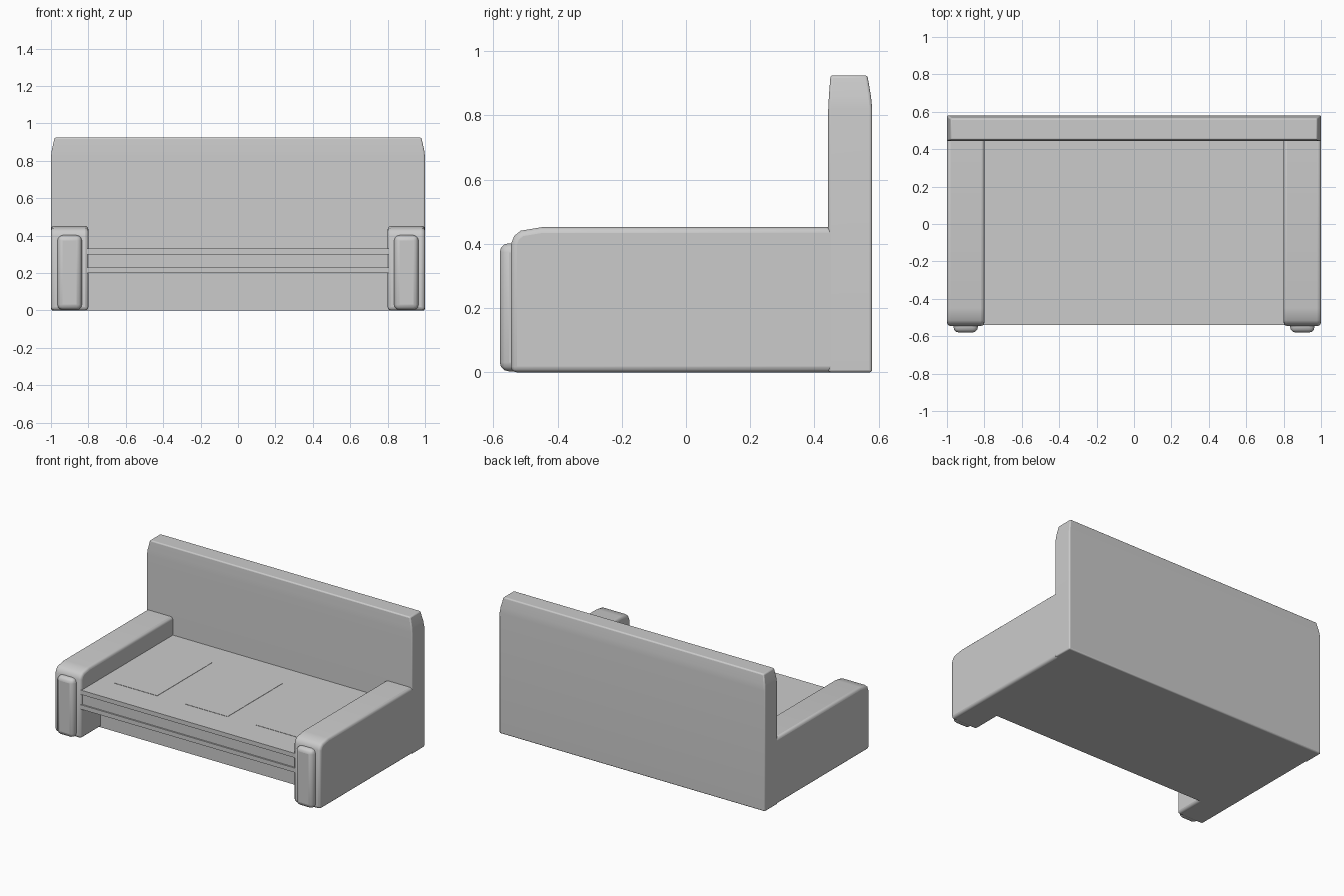
import bpy
import bmesh

if "Cube" in bpy.data.objects:
    bpy.data.objects.remove(bpy.data.objects["Cube"])


def loft(name, rings, bevel=0.0, segments=3):
    """Skin a list of equal-length point rings, cap both ends, round the sharp edges."""
    bm = bmesh.new()
    loops = [[bm.verts.new(p) for p in ring] for ring in rings]
    n = len(loops[0])
    for a, b in zip(loops, loops[1:]):
        for i in range(n):
            j = (i + 1) % n
            bm.faces.new((a[i], a[j], b[j], b[i]))
    bm.faces.new(loops[0])
    bm.faces.new(loops[-1])
    bmesh.ops.recalc_face_normals(bm, faces=bm.faces)
    mesh = bpy.data.meshes.new(name)
    bm.to_mesh(mesh)
    bm.free()
    obj = bpy.data.objects.new(name, mesh)
    bpy.context.collection.objects.link(obj)
    if bevel:
        mod = obj.modifiers.new("round", 'BEVEL')
        mod.width = bevel
        mod.segments = segments
        mod.limit_method = 'ANGLE'
        mod.angle_limit = 0.9
        bpy.ops.object.select_all(action='DESELECT')
        obj.select_set(True)
        bpy.context.view_layer.objects.active = obj
        bpy.ops.object.shade_smooth_by_angle(angle=0.6)
    return obj


def rect(x0, x1, y0, y1, z):
    return [(x0, y0, z), (x1, y0, z), (x1, y1, z), (x0, y1, z)]


def box(name, x0, x1, y0, y1, z0, z1, bevel=0.0):
    return loft(name, [rect(x0, x1, y0, y1, z0), rect(x0, x1, y0, y1, z1)], bevel)


def mirror_x(obj):
    mod = obj.modifiers.new("mirror", 'MIRROR')
    origin = bpy.data.objects.get("mirror_centre")
    if origin:
        mod.mirror_object = origin


# Backrest, tapering slightly near the top
back_levels = [(0.0, 1.0, 0.443, 0.58), (0.82, 1.0, 0.443, 0.58),
               (0.86, 0.995, 0.445, 0.576), (0.925, 0.98, 0.45, 0.565)]
loft("backrest", [rect(-w, w, y0, y1, z) for z, w, y0, y1 in back_levels], 0.008)

# Armrests, side profile extruded across the width
arm_profile = [(0.5, 0.0), (-0.545, 0.0), (-0.545, 0.40), (-0.535, 0.425),
               (-0.515, 0.441), (-0.45, 0.452), (0.5, 0.452)]
arm = loft("armrest", [[(x, y, z) for y, z in arm_profile] for x in (0.80, 1.0)], 0.018)
mirror_x(arm)

# Padded panels on the arm fronts
panel = box("arm_front_panel", 0.835, 0.965, -0.58, -0.48, 0.003, 0.402, 0.028)
mirror_x(panel)

# Recessed base under the seat
box("base", -0.82, 0.82, -0.335, 0.5, 0.0, 0.21)

# Seat platform, mattress and top layer
box("seat_platform", -0.81, 0.81, -0.54, 0.47, 0.20, 0.23)
box("seat_mattress", -0.81, 0.81, -0.53, 0.47, 0.23, 0.30)
box("seat_top", -0.81, 0.81, -0.54, 0.47, 0.30, 0.33)

# Three faint seat pads
for x in (-0.53, 0.0, 0.53):
    box("seat_pad", x - 0.16, x + 0.16, -0.34, 0.25, 0.32, 0.332)
